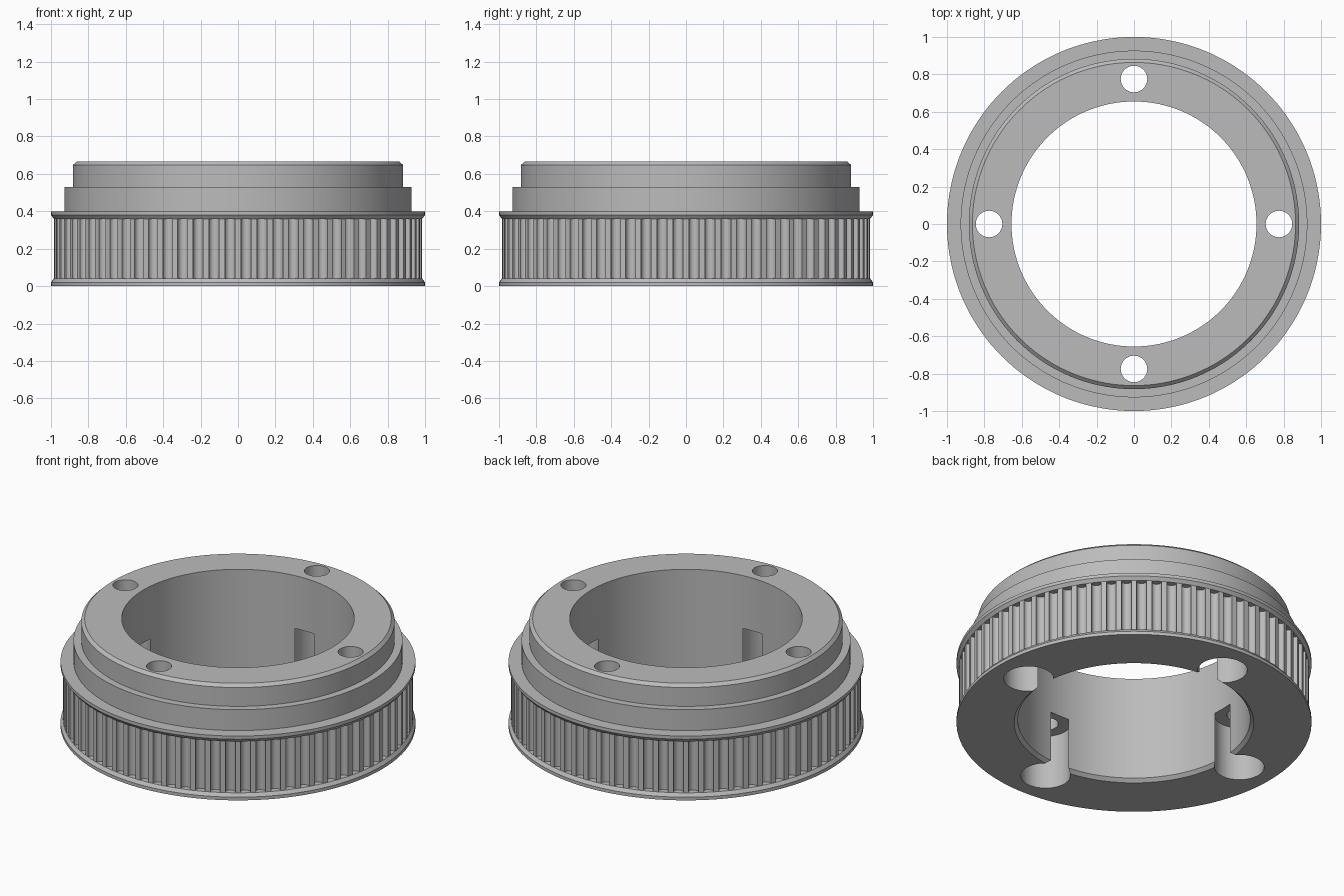
import bpy, bmesh, math
from mathutils import Matrix, Vector

if "Cube" in bpy.data.objects:
    bpy.data.objects.remove(bpy.data.objects["Cube"], do_unlink=True)

TEETH = 72

# One machined metal colour
metal = bpy.data.materials.new("light grey metal")
metal.use_nodes = True
grey = (0.5, 0.5, 0.5, 1)
metal.diffuse_color = grey
metal.node_tree.nodes["Principled BSDF"].inputs["Base Color"].default_value = grey


def add_object(name, bm):
    bmesh.ops.recalc_face_normals(bm, faces=bm.faces)
    mesh = bpy.data.meshes.new(name)
    bm.to_mesh(mesh)
    bm.free()
    obj = bpy.data.objects.new(name, mesh)
    bpy.context.collection.objects.link(obj)
    mesh.materials.append(metal)
    return obj


def lathe(name, profile, steps):
    bm = bmesh.new()
    verts = [bm.verts.new((r, 0, z)) for r, z in profile]
    edges = [bm.edges.new((v, verts[i - 1])) for i, v in enumerate(verts)]
    bmesh.ops.spin(bm, geom=verts + edges, cent=(0, 0, 0), axis=(0, 0, 1),
                   angle=math.tau, steps=steps)
    bmesh.ops.remove_doubles(bm, verts=bm.verts, dist=0.0001)
    return add_object(name, bm)


def cylinder_ring(name, count, ring, radius, z0, z1, sides, turn=0):
    bm = bmesh.new()
    for i in range(count):
        spot = Matrix.Rotation(math.tau * (i + turn) / count, 4, "Z")
        spot = spot @ Matrix.Translation((ring, 0, (z0 + z1) / 2))
        bmesh.ops.create_cone(bm, cap_ends=True, segments=sides, radius1=radius,
                              radius2=radius, depth=z1 - z0, matrix=spot)
    return add_object(name, bm)


def cut(target, cutter):
    mod = target.modifiers.new("cut", "BOOLEAN")
    mod.operation = "DIFFERENCE"
    mod.solver = "EXACT"
    mod.object = cutter
    bpy.context.view_layer.objects.active = target
    bpy.ops.object.modifier_apply(modifier=mod.name)
    bpy.data.objects.remove(cutter, do_unlink=True)


# Body: bore with chamfer, two flanges, belt barrel, stepped hub
body = lathe("pulley_body", [
    (0.675, 0), (1, 0), (1, 0.02), (0.985, 0.04),
    (0.985, 0.36), (1, 0.38), (1, 0.4),
    (0.927, 0.4), (0.927, 0.53), (0.883, 0.53), (0.883, 0.647),
    (0.864, 0.665), (0.655, 0.665), (0.655, 0.02)], TEETH * 2)

# Rounded belt grooves between the flanges
cut(body, cylinder_ring("groove_cutter", TEETH, 0.977, 0.029, 0.04, 0.36, 16, 0.5))

# Bolt holes and the deep counterbores that break into the bore
cut(body, cylinder_ring("bolt_cutter", 4, 0.775, 0.071, -0.1, 0.8, 40))
cut(body, cylinder_ring("counterbore_cutter", 4, 0.775, 0.14, -0.1, 0.337, 48))

bpy.ops.object.select_all(action="DESELECT")
body.select_set(True)
bpy.context.view_layer.objects.active = body
bpy.ops.object.shade_smooth_by_angle(angle=math.radians(28))
